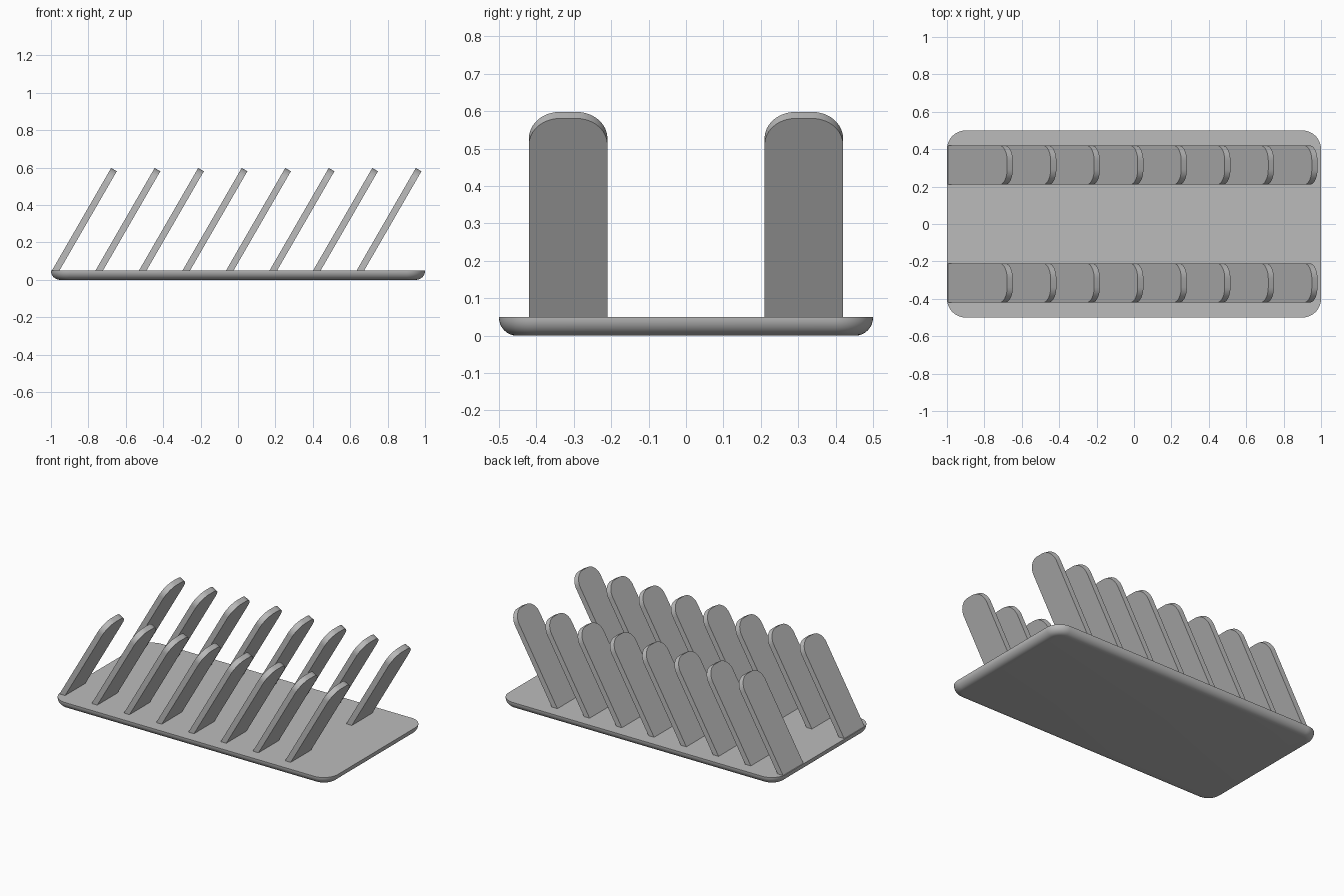
import bpy, bmesh, math

if "Cube" in bpy.data.objects:
    bpy.data.objects.remove(bpy.data.objects["Cube"])

grey = bpy.data.materials.new("light grey")
grey.diffuse_color = (0.5, 0.5, 0.5, 1)
grey.use_nodes = True
grey.node_tree.nodes["Principled BSDF"].inputs["Base Color"].default_value = grey.diffuse_color


def finish(name, bm):
    bmesh.ops.recalc_face_normals(bm, faces=bm.faces)
    mesh = bpy.data.meshes.new(name)
    bm.to_mesh(mesh)
    bm.free()
    obj = bpy.data.objects.new(name, mesh)
    bpy.context.collection.objects.link(obj)
    mesh.materials.append(grey)
    bpy.context.view_layer.objects.active = obj
    obj.select_set(True)
    bpy.ops.object.shade_smooth_by_angle(angle=math.radians(35))
    obj.select_set(False)
    return obj


def arc(cx, cy, r, start, end, n):
    return [(cx + r * math.cos(math.radians(start + (end - start) * i / n)),
             cy + r * math.sin(math.radians(start + (end - start) * i / n)))
            for i in range(n + 1)]


# Base tray: rounded rectangle rings, stacked along a rounded lower edge
BASE_H, FILLET, CORNER = 0.05, 0.048, 0.10


def ring(bm, inset, z):
    cx, cy, r = 1 - CORNER, 0.5 - CORNER, CORNER - inset
    pts = []
    for sx, sy, a in ((1, 1, 0), (-1, 1, 90), (-1, -1, 180), (1, -1, 270)):
        pts += arc(sx * cx, sy * cy, r, a, a + 90, 12)
    return [bm.verts.new((x, y, z)) for x, y in pts]


bm = bmesh.new()
rings = []
for i in range(9):
    a = math.radians(90 * i / 8)
    rings.append(ring(bm, FILLET * (1 - math.sin(a)), FILLET * (1 - math.cos(a))))
rings.append(ring(bm, 0, BASE_H))
bm.faces.new(rings[0])
bm.faces.new(rings[-1])
for low, high in zip(rings, rings[1:]):
    for i in range(len(low)):
        j = (i + 1) % len(low)
        bm.faces.new((low[i], low[j], high[j], high[i]))
finish("base", bm)

# Slanted dividers: rounded-top slats leaning 60 degrees toward +x
LEAN, THICK, HALF_W, TIP_R = math.radians(60), 0.035, 0.105, 0.082
FOOT_Z, TOP_Z = 0.046, 0.598
LENGTH = (TOP_Z - FOOT_Z) / math.sin(LEAN)


def slat(name, foot_x, y):
    # outline as (across, along the slope)
    c, top = HALF_W - TIP_R, LENGTH - TIP_R
    outline = ([(-HALF_W, 0), (HALF_W, 0)]
               + arc(c, top, TIP_R, 0, 90, 12) + arc(-c, top, TIP_R, 90, 180, 12))
    bm = bmesh.new()
    back, front = [], []
    for v, u in outline:
        x, z = foot_x + u * math.cos(LEAN), FOOT_Z + u * math.sin(LEAN)
        back.append(bm.verts.new((x, y + v, z)))
        if u == 0:   # foot is cut level with the base
            front.append(bm.verts.new((x + THICK / math.sin(LEAN), y + v, z)))
        else:
            front.append(bm.verts.new((x + THICK * math.sin(LEAN), y + v,
                                       z - THICK * math.cos(LEAN))))
    bm.faces.new(back)
    bm.faces.new(front)
    for i in range(len(back)):
        j = (i + 1) % len(back)
        bm.faces.new((back[i], back[j], front[j], front[i]))
    finish(name, bm)


for row, y in (("front", -0.315), ("back", 0.315)):
    for i in range(8):
        slat(f"{row}_divider_{i + 1}", -0.997 + i * 0.2327, y)
